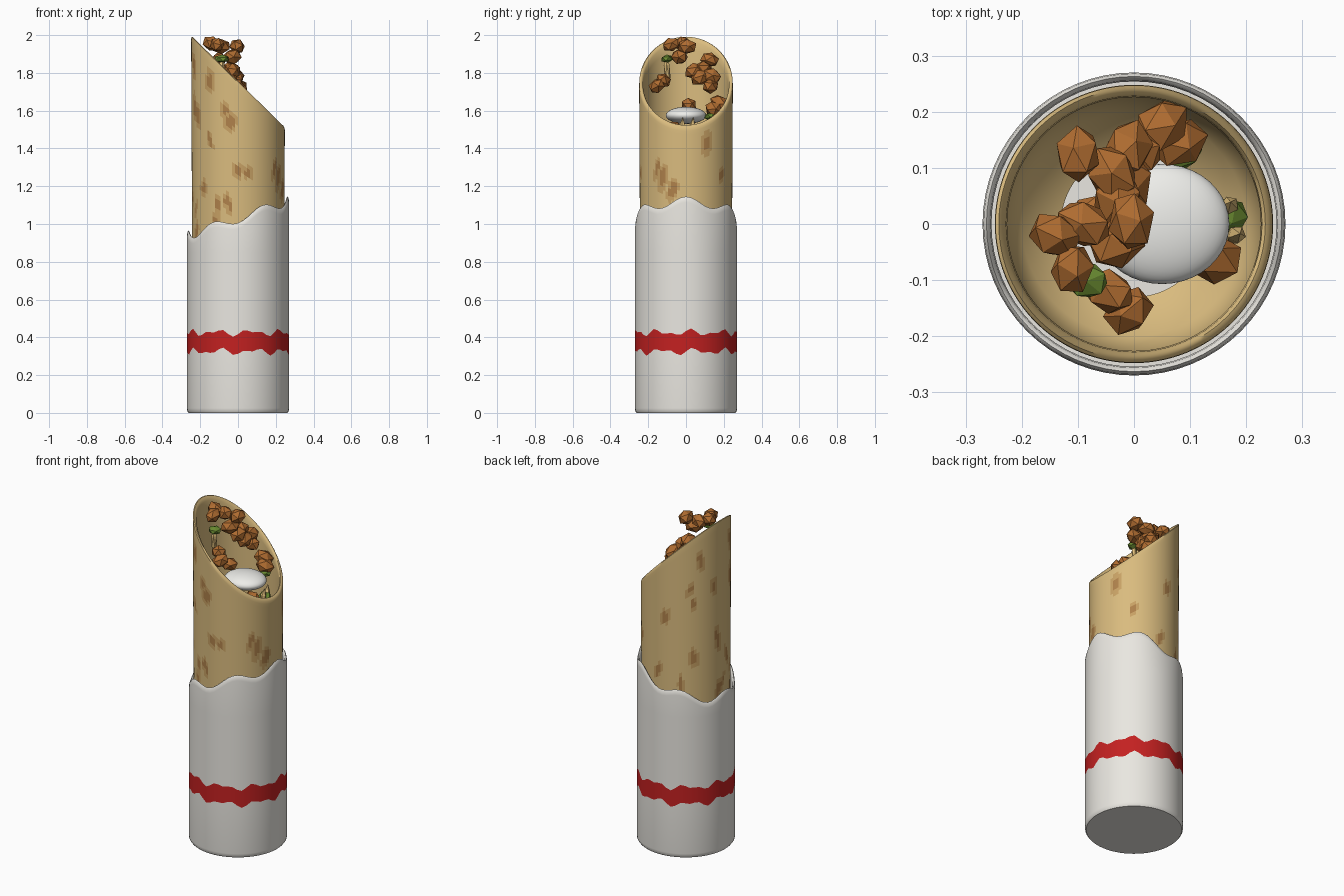
import bpy, bmesh, math, random
from mathutils import Vector

if "Cube" in bpy.data.objects:
    bpy.data.objects.remove(bpy.data.objects["Cube"])

random.seed(7)


def material(name, rgb):
    m = bpy.data.materials.new(name)
    m.diffuse_color = (*rgb, 1)
    m.use_nodes = True
    m.node_tree.nodes["Principled BSDF"].inputs["Base Color"].default_value = m.diffuse_color
    return m


PAPER = material("paper", (0.82, 0.80, 0.75))
RED = material("red_stripe", (0.55, 0.015, 0.015))
BREAD = material("bread", (0.70, 0.50, 0.21))
TOAST = material("toasted_bread", (0.58, 0.36, 0.13))
CHAR = material("charred_bread", (0.43, 0.22, 0.07))
MEAT = material("meat", (0.43, 0.15, 0.03))
GREEN = material("greens", (0.14, 0.25, 0.03))
ONION = material("onion", (0.75, 0.52, 0.2))
SAUCE = material("sauce", (0.85, 0.85, 0.82))


def finish(name, bm, mats, smooth=True):
    bmesh.ops.recalc_face_normals(bm, faces=bm.faces)
    me = bpy.data.meshes.new(name)
    bm.to_mesh(me)
    bm.free()
    for m in mats:
        me.materials.append(m)
    ob = bpy.data.objects.new(name, me)
    bpy.context.collection.objects.link(ob)
    if smooth:
        bpy.ops.object.select_all(action='DESELECT')
        ob.select_set(True)
        bpy.context.view_layer.objects.active = ob
        bpy.ops.object.shade_smooth_by_angle(angle=math.radians(50))
    return ob


def lathe(name, rows, n, mats, paint, loop=False, cap=False):
    """Each row is a function angle -> (radius, height)."""
    bm = bmesh.new()
    rings = []
    for row in rows:
        ring = []
        for i in range(n):
            a = 2 * math.pi * i / n
            r, z = row(a)
            ring.append(bm.verts.new((r * math.cos(a), r * math.sin(a), z)))
        rings.append(ring)
    count = len(rings) if loop else len(rings) - 1
    for j in range(count):
        lo, hi = rings[j], rings[(j + 1) % len(rings)]
        for i in range(n):
            k = (i + 1) % n
            f = bm.faces.new((lo[i], lo[k], hi[k], hi[i]))
            f.material_index = paint(j, f.calc_center_median())
    if cap:
        bm.faces.new(rings[0])
        bm.faces.new(rings[-1])
    return finish(name, bm, mats)


# Paper sleeve: torn wavy top, jagged red band, closed bottom
def torn(a):
    return 1.03 + 0.09 * math.cos(a) + 0.025 * math.cos(6 * a)


def const(r, z):
    return lambda a: (r, z)


def jag(z, phase):
    return lambda a: (0.27, z + 0.012 * math.sin(9 * a + phase) + 0.01 * math.sin(16 * a))


sleeve = [const(0.262, 0), const(0.268, 0.008), const(0.27, 0.025),
          jag(0.325, 0), jag(0.425, 0.8), const(0.27, 0.85),
          lambda a: (0.27, torn(a) - 0.03), lambda a: (0.268, torn(a) - 0.008),
          lambda a: (0.263, torn(a)), lambda a: (0.256, torn(a) - 0.008),
          lambda a: (0.254, torn(a) - 0.03), const(0.254, 0.03)]
lathe("paper_sleeve", sleeve, 64, [PAPER, RED], lambda j, c: int(j == 3), cap=True)


# Flatbread: hollow roll with a slanted cut and scorch marks
def cut(r, a):
    return 1.755 - 0.98 * r * math.cos(a)


def wall(r, t):
    return lambda a: (r, 0.22 + (cut(r, a) - 0.22) * t)


bread = [const(0.13, 0.06), const(0.2, 0.09), const(0.232, 0.14)]
steps = 64
bread += [wall(0.24 + 0.008 * i / steps, 0.985 * i / steps) for i in range(steps + 1)]
bread += [lambda a: (0.247, cut(0.247, a) - 0.006), lambda a: (0.241, cut(0.241, a)),
          lambda a: (0.234, cut(0.234, a) - 0.002), lambda a: (0.228, cut(0.228, a) - 0.012)]
bread += [wall(0.226, 0.97 - 0.97 * i / 20) for i in range(21)]
bread += [const(0.2, 0.13), const(0.13, 0.085)]
spots = [(random.uniform(-math.pi, math.pi), random.uniform(0.85, 1.95),
          random.uniform(0.018, 0.038), random.uniform(0.04, 0.085),
          random.uniform(-0.3, 0.3)) for _ in range(48)]


def scorch(j, c):
    if j > steps + 3:
        return 0
    ang, best = math.atan2(c.y, c.x), 9
    for a, z, w, h, tilt in spots:
        d = (ang - a + math.pi) % (2 * math.pi) - math.pi
        u, v = d * 0.245 + tilt * (c.z - z), c.z - z
        best = min(best, (u / w) ** 2 + (v / h) ** 2)
    return 2 if best < 0.3 else 1 if best < 0.9 else 0


lathe("flatbread", bread, 96, [BREAD, TOAST, CHAR], scorch, loop=True)


# Filling: faceted lumps
def lump(name, pos, size, mat, subdiv=1, smooth=False, spin=True):
    bm = bmesh.new()
    bmesh.ops.create_icosphere(bm, subdivisions=subdiv, radius=1)
    bmesh.ops.scale(bm, vec=size, verts=bm.verts)
    ob = finish(name, bm, [mat], smooth)
    ob.location = pos
    if spin:
        ob.rotation_euler = [random.uniform(-0.5, 0.5) for _ in range(2)] + [random.uniform(0, 3)]
    return ob


meat = [(-0.14, -0.02, 1.955), (-0.09, 0.0, 1.94), (-0.005, 0.005, 1.94), (-0.03, -0.035, 1.885),
        (-0.11, -0.08, 1.95), (-0.03, 0.045, 1.81), (-0.01, 0.075, 1.775), (-0.10, 0.125, 1.87),
        (-0.01, 0.135, 1.785), (-0.04, 0.09, 1.82), (0.0, 0.13, 1.73), (0.05, 0.175, 1.64),
        (0.08, 0.145, 1.61), (-0.01, -0.155, 1.73), (-0.045, -0.12, 1.76),
        (-0.07, 0.015, 1.63), (0.14, -0.06, 1.5)]
for i, p in enumerate(meat):
    s = random.uniform(0.9, 1.1)
    lump(f"meat_piece_{i}", p, (0.056 * s, 0.044 * s, 0.042 * s), MEAT)

for i, p in enumerate([(-0.085, -0.1, 1.875), (0.17, 0.01, 1.5), (0.085, 0.13, 1.57)]):
    lump(f"green_piece_{i}", p, (0.042, 0.035, 0.022), GREEN)

# Onion slivers
for i, p in enumerate([(-0.09, -0.1, 1.81), (0.18, -0.02, 1.49), (0.17, 0.03, 1.49)]):
    lump(f"onion_sliver_{i}", p, (0.018, 0.018, 0.075), ONION).rotation_euler = (0.08, 0.1, i)

# Sauce dollop
lump("sauce", (0.05, 0, 1.575), (0.12, 0.107, 0.045), SAUCE, 4, True, False)
